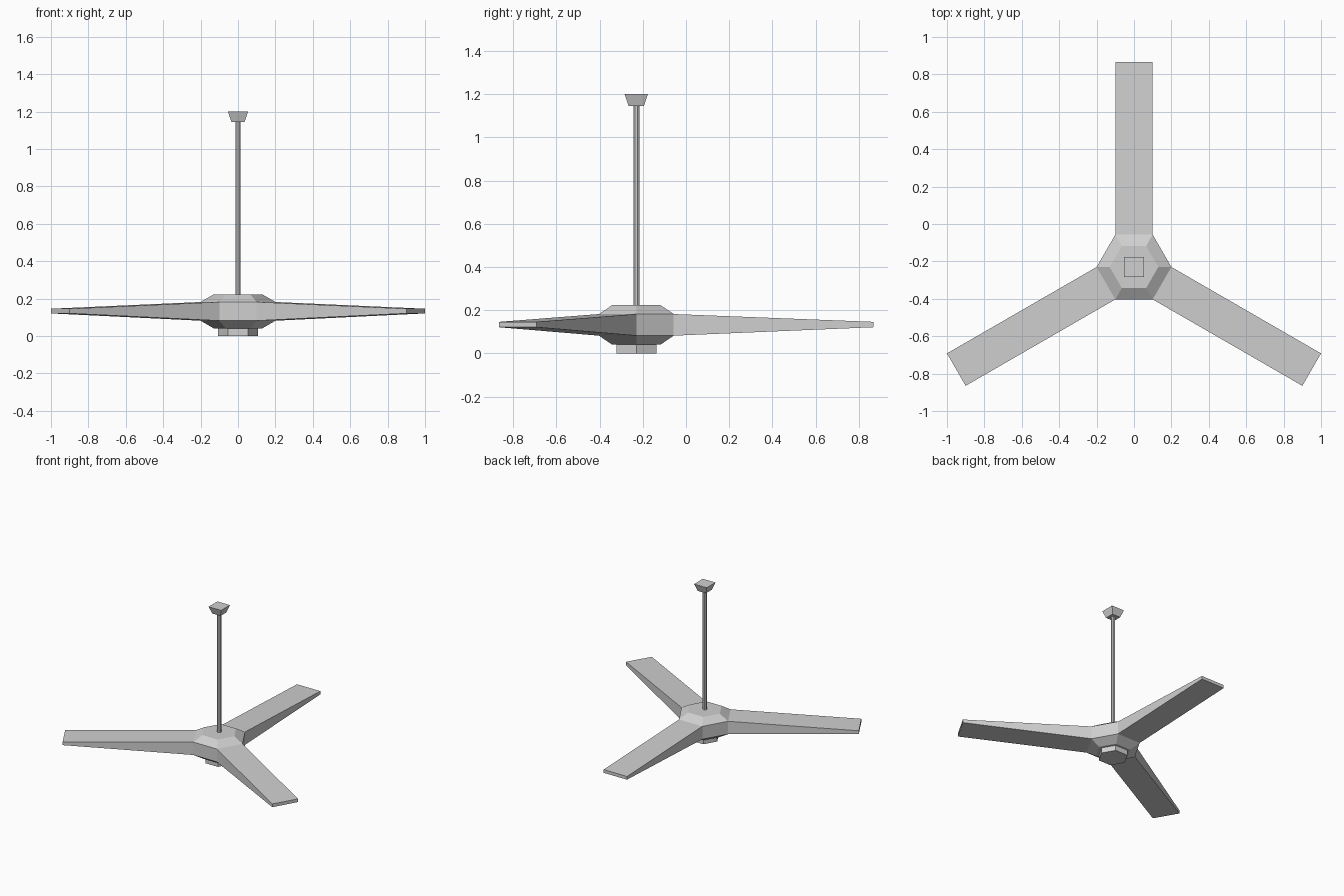
import bpy
import bmesh
from math import cos, sin, pi, radians
from mathutils import Matrix, Vector

cube = bpy.data.objects.get("Cube")
if cube:
    bpy.data.objects.remove(cube, do_unlink=True)

grey = bpy.data.materials.new("light grey")
grey.use_nodes = True
colour = (0.63, 0.63, 0.63, 1)
grey.diffuse_color = colour
grey.node_tree.nodes["Principled BSDF"].inputs["Base Color"].default_value = colour

AXIS = Vector((0, -0.23, 0))    # the fan's vertical axis
HUB_RADIUS = 0.2
ROOT_LOW, ROOT_HIGH = 0.082, 0.182
TIP_LOW, TIP_HIGH = 0.121, 0.146
BLADE_REACH = 1.097


def add_object(name, bm):
    bmesh.ops.recalc_face_normals(bm, faces=bm.faces)
    mesh = bpy.data.meshes.new(name)
    bm.to_mesh(mesh)
    bm.free()
    mesh.materials.append(grey)
    obj = bpy.data.objects.new(name, mesh)
    obj.location = AXIS
    bpy.context.collection.objects.link(obj)
    return obj


def loft(name, sides, profile, turn=0):
    """Stack regular polygons given as (radius, height) and skin them."""
    bm = bmesh.new()
    rings = [[bm.verts.new((r * cos(turn + 2 * pi * i / sides),
                            r * sin(turn + 2 * pi * i / sides), z))
              for i in range(sides)] for r, z in profile]
    for low, high in zip(rings, rings[1:]):
        for i in range(sides):
            j = (i + 1) % sides
            bm.faces.new((low[i], low[j], high[j], high[i]))
    bm.faces.new(rings[0])
    bm.faces.new(rings[-1])
    return add_object(name, bm)


def blade(name, angle):
    """Box whose thickness tapers from the hub face to the tip."""
    bm = bmesh.new()
    bmesh.ops.create_cube(bm, size=1)
    for v in bm.verts:
        at_tip, at_top = v.co.y > 0, v.co.z > 0
        low, high = (TIP_LOW, TIP_HIGH) if at_tip else (ROOT_LOW, ROOT_HIGH)
        v.co = (v.co.x * HUB_RADIUS,
                BLADE_REACH if at_tip else HUB_RADIUS * cos(pi / 6),
                high if at_top else low)
    bm.transform(Matrix.Rotation(radians(angle), 4, "Z"))
    return add_object(name, bm)


# Motor housing and the cap below it
loft("motor_hub", 6, [(0.13, 0.041), (HUB_RADIUS, ROOT_LOW),
                      (HUB_RADIUS, ROOT_HIGH), (0.13, 0.223)])
loft("bottom_cap", 6, [(0.107, 0), (0.107, 0.042)])

# Hanging rod and ceiling mount
loft("hanging_rod", 8, [(0.015, 0.22), (0.015, 1.15)], pi / 8)
loft("ceiling_mount", 4, [(0.05, 1.145), (0.076, 1.2)], pi / 4)

# Three blades on alternate hub faces
for label, angle in (("back", 0), ("right", 120), ("left", 240)):
    blade(label + "_blade", angle)
